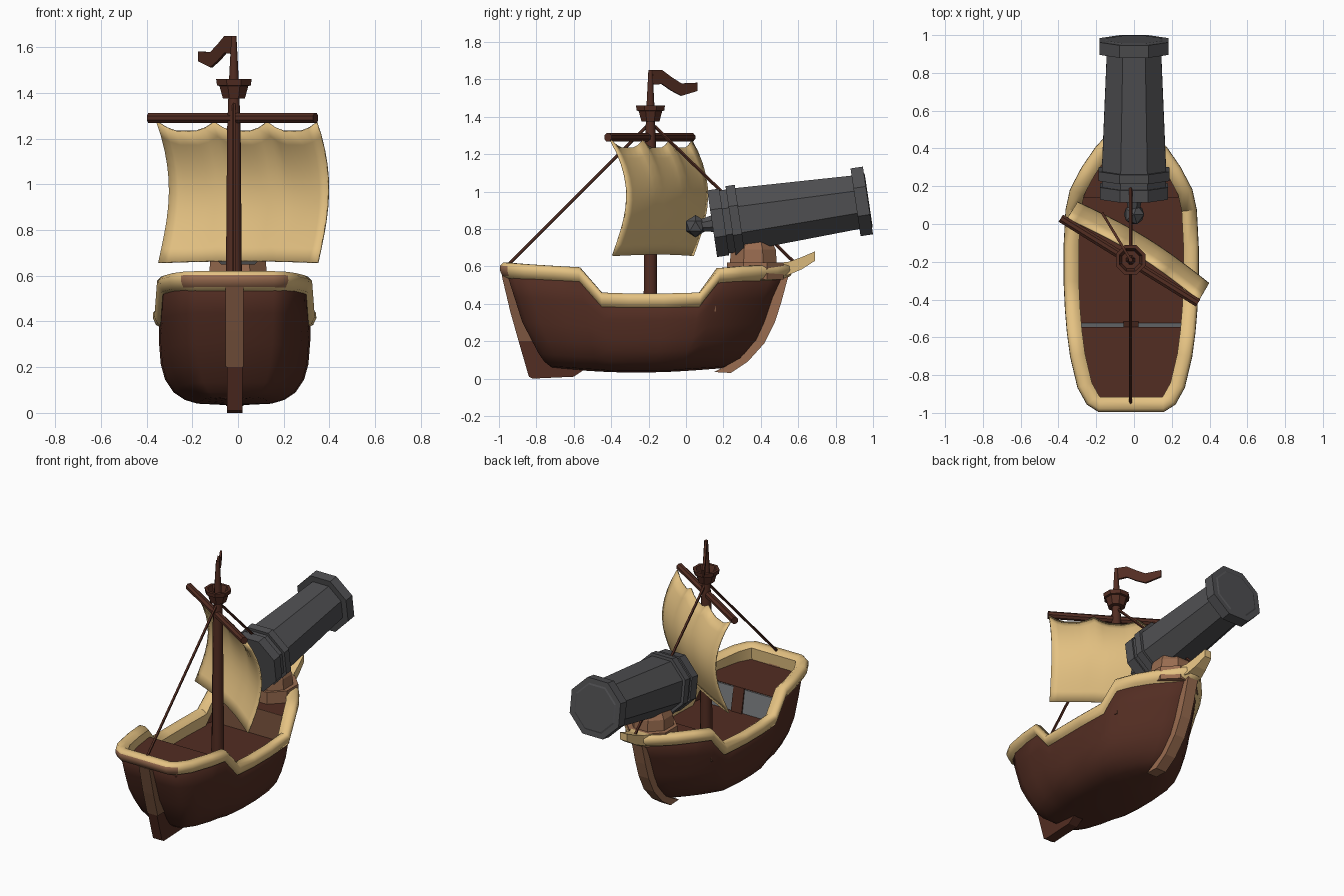
import bpy, bmesh, math
from mathutils import Vector

if "Cube" in bpy.data.objects:
    bpy.data.objects.remove(bpy.data.objects["Cube"])

CX = -0.015  # hull centre line


def mat(name, rgb):
    m = bpy.data.materials.new(name)
    m.diffuse_color = (*rgb, 1)
    m.use_nodes = True
    m.node_tree.nodes["Principled BSDF"].inputs["Base Color"].default_value = m.diffuse_color
    return m


DARK = mat("dark red wood", (0.085, 0.026, 0.016))
TAN = mat("tan cloth and trim", (0.78, 0.54, 0.225))
BROWN = mat("mid brown wood", (0.20, 0.092, 0.05))
LIGHT = mat("light brown wood", (0.32, 0.15, 0.08))
IRON = mat("dark iron", (0.078, 0.078, 0.083))
GREY = mat("grey panel", (0.18, 0.19, 0.20))


def make(name, verts, faces, m, smooth=None):
    me = bpy.data.meshes.new(name)
    me.from_pydata([tuple(v) for v in verts], [], faces)
    bm = bmesh.new()
    bm.from_mesh(me)
    bmesh.ops.remove_doubles(bm, verts=bm.verts, dist=1e-4)
    bmesh.ops.recalc_face_normals(bm, faces=bm.faces)
    bm.to_mesh(me)
    bm.free()
    me.materials.append(m)
    ob = bpy.data.objects.new(name, me)
    bpy.context.collection.objects.link(ob)
    if smooth:
        bpy.ops.object.select_all(action='DESELECT')
        ob.select_set(True)
        bpy.context.view_layer.objects.active = ob
        bpy.ops.object.shade_smooth_by_angle(angle=math.radians(smooth))
    return ob


def loft(name, rows, m, ring=True, loop=False, caps=True, smooth=None):
    """Skin rows of points; ring closes each row, loop joins last row to first."""
    n, k = len(rows), len(rows[0])
    faces = []
    for i in range(n if loop else n - 1):
        for j in range(k if ring else k - 1):
            a, b = i * k, ((i + 1) % n) * k
            j2 = (j + 1) % k
            faces.append((a + j, a + j2, b + j2, b + j))
    if ring and caps and not loop:
        faces += [tuple(range(k)), tuple((n - 1) * k + j for j in range(k))]
    return make(name, [p for r in rows for p in r], faces, m, smooth)


def lathe(name, base, axis, profile, n, m, smooth=None):
    q = Vector(axis).to_track_quat('Z', 'Y')
    ang = [2 * math.pi * (j + 0.5) / n for j in range(n)]
    rows = [[Vector(base) + q @ Vector((r * math.cos(a), r * math.sin(a), s)) for a in ang]
            for s, r in profile]
    return loft(name, rows, m, smooth=smooth)


def rod(name, a, b, r, n, m, r2=None):
    d = Vector(b) - Vector(a)
    return lathe(name, a, d, [(0, r), (d.length, r2 or r)], n, m)


def prism(name, outline, hw, m, cx=CX):
    """Extrude a (y, z) outline sideways."""
    return loft(name, [[(cx + s * hw, y, z) for y, z in outline] for s in (-1, 1)], m)


def lerp(table, x):
    for (x0, y0), (x1, y1) in zip(table, table[1:]):
        if x <= x1:
            return y0 + (y1 - y0) * max(0, (x - x0) / (x1 - x0))
    return table[-1][1]


# hull stations: y, half width, top height
ST = [(-.97, .17, .60), (-.94, .215, .598), (-.86, .26, .592), (-.7, .298, .582), (-.57, .315, .575),
      (-.46, .325, .44), (-.3, .332, .435), (-.1, .332, .435), (.11, .322, .44), (.19, .30, .57),
      (.3, .24, .58), (.4, .17, .585), (.48, .095, .59), (.55, .025, .60)]
STERN = [(.03, -.68), (.1, -.77), (.3, -.875), (.6, -.97)]
BOW = [(.03, .15), (.1, .3), (.2, .385), (.3, .43), (.4, .465), (.55, .51), (.6, .55)]
WIDTH = [(y, w) for y, w, _ in ST]


def hull_point(i, t, side):
    y, w, top = ST[i]
    s = (y + .97) / 1.52
    zb = .032 + .025 * abs(2 * s - 1) ** 2
    z = zb + (top - zb) * t
    y0, y1 = lerp(STERN, z), lerp(BOW, z)
    f = (1 - (1 - t) ** 4) ** .28
    return Vector((CX + side * w * f, y0 + s * (y1 - y0), z))


LEVELS = [0, .02, .06, .14, .28, .45, .7, 1]
rows = [[hull_point(i, t, -1) for t in reversed(LEVELS)] + [hull_point(i, t, 1) for t in LEVELS[1:]]
        for i in range(len(ST))]
hull = loft("hull", rows, DARK, ring=False)
# close the transom and the bow, row by row
bm = bmesh.new()
bm.from_mesh(hull.data)
for r in (rows[0], rows[-1]):
    for j in range(len(LEVELS) - 1):
        c = [r[j], r[j + 1], r[-2 - j], r[-1 - j]]
        if (c[1] - c[2]).length < 1e-4:
            c.pop()
        bm.faces.new([bm.verts.new(p) for p in c])
bmesh.ops.remove_doubles(bm, verts=bm.verts, dist=1e-4)
bmesh.ops.recalc_face_normals(bm, faces=bm.faces)
for f in bm.faces:
    f.smooth = True
for e in bm.edges:
    e.smooth = e.calc_face_angle(0) < math.radians(45)
bm.to_mesh(hull.data)
bm.free()
sol = hull.modifiers.new("thickness", 'SOLIDIFY')
sol.thickness, sol.offset = .02, -1

# gunwale trim swept around the top edge
N = len(ST)
path = [hull_point(i, 1, 1) for i in range(N)][::-1] + [hull_point(i, 1, -1) for i in range(N)]
RIM = [(.012, -.05), (.026, -.02), (.024, .004), (.008, .02), (-.03, .02), (-.055, 0), (-.05, -.08)]
rows = []
for i, p in enumerate(path):
    t = path[(i + 1) % len(path)] - path[i - 1]
    nrm = Vector((t.y, -t.x, 0)).normalized()
    side = 1 if i < N else -1
    if nrm.x * side < 0:
        nrm = -nrm
    row = []
    for o, dz in RIM:
        q = p + nrm * o + Vector((0, 0, dz))
        q.x = CX + side * max(0.002, side * (q.x - CX))
        row.append(q)
    rows.append(row)
rim = loft("gunwale_trim", rows, TAN, loop=True, smooth=50)
rim.data.materials.append(LIGHT)
for f in rim.data.polygons:  # worn wood on the lower stern edge
    if f.center.y < -.955 and f.normal.y < -.6 and f.center.z < .6:
        f.material_index = 1


# decks and bulkheads
def deck(name, y0, y1, z):
    ys = [y0] + [s[0] for s in ST if y0 < s[0] < y1] + [y1]
    loft(name, [[(CX + s * (lerp(WIDTH, y) - .02), y, z) for s in (-1, 1)] for y in ys],
         DARK, ring=False)


deck("aft_deck", -.93, -.545, .52)
deck("main_deck", -.56, .16, .36)
deck("fore_deck", .14, .5, .54)
for nm, side in (("left", -1), ("right", 1)):
    prism(nm + "_bulkhead_panel", [(-.55, .51), (-.525, .36), (-.55, .36), (-.56, .51)], .115,
          GREY, CX + side * .155)
prism("bulkhead_post", [(-.545, .52), (-.515, .36), (-.56, .36), (-.56, .52)], .04, DARK)
prism("fore_bulkhead", [(.14, .36), (.14, .538), (.16, .538), (.16, .36)], .285, BROWN)

# stern post, rudder, stem and beak
prism("stern_post", [(-.985, .55), (-.94, .36), (-.895, .2), (-.80, .2), (-.86, .4), (-.93, .55)],
      .04, BROWN)
prism("rudder", [(-.895, .2), (-.84, .01), (-.82, 0), (-.6, .01), (-.54, .05), (-.68, .09), (-.78, .2)],
      .034, DARK)
prism("stem", [(.15, .035), (.24, .03), (.33, .09), (.42, .19), (.475, .3), (.51, .41), (.545, .54),
               (.575, .59), (.5, .6), (.44, .4), (.38, .23), (.29, .11), (.2, .06)], .038, LIGHT)
loft("beak", [[(CX + sx * w, y, z) for sx, z in ((-1, a), (1, a), (1, b), (-1, b))]
              for y, w, a, b in ((.46, .09, .54, .615), (.55, .055, .555, .625),
                                 (.62, .04, .585, .65), (.69, .025, .63, .68))], TAN)

# mast, lookout and flag
MX, MY = -.018, -.19
lathe("mast", (MX, MY, .34), (0, 0, 1), [(0, .04), (.9, .032), (1.1, .024), (1.31, .012)], 8, DARK, 50)
lathe("lookout_basket", (MX, MY, 1.375), (0, 0, 1),
      [(0, .052), (.055, .068), (.058, .08), (.085, .084), (.085, .065), (.04, .05)], 8, DARK)
flag = [(0, 1.61, .04), (.07, 1.612, .037), (.13, 1.575, .036), (.19, 1.545, .033), (.29, 1.56, .022)]
loft("flag", [[(MX - .52 * d + sx * .006, MY + .86 * d + sx * .003, z + h)
               for sx, h in ((-1, -e), (1, -e), (1, e), (-1, e))] for d, z, e in flag], DARK)

# yard and sail, swung across the ship
C, D, NN = Vector((-.022, -.195, 0)), Vector((.85, -.525, 0)), Vector((.525, .85, 0))
rod("yard", C - D * .43 + Vector((0, 0, 1.29)), C + D * .425 + Vector((0, 0, 1.29)), .024, 8, DARK)
U, V = 18, 10
rows = []
for i in range(V + 1):
    v = i / V
    row = []
    for j in range(U + 1):
        u = j / U
        top = 1.275 - .04 * min(1, 1.3 * abs(math.sin(3 * math.pi * u)))
        bottom = .655 + .008 * math.sin(math.pi * u)
        belly = .022 + .095 * math.sin(math.pi * v ** .9) + .03 * math.sin(math.pi * u) + .01 * v
        row.append(C + D * (-.40 + .82 * u) + NN * belly + Vector((0, 0, top + (bottom - top) * v)))
    rows.append(row)
sail = loft("sail", rows, TAN, ring=False, smooth=40)
sail.modifiers.new("thickness", 'SOLIDIFY').thickness = .01

# stays
rod("aft_stay", (MX, MY, 1.37), (MX, -.95, .61), .009, 5, DARK)
rod("fore_stay", (MX, MY, 1.37), (MX, .58, .62), .009, 5, DARK)

# cannon: flat-sided barrel on a tilted axis
K = 1 / math.cos(math.pi / 8)
tilt = math.radians(8.5)
AX = Vector((0, math.cos(tilt), math.sin(tilt)))
REAR = Vector((0, .14, .828))
prof = [(0, .165), (0, .18), (.065, .18), (.065, .17), (.1, .17), (.1, .188), (.15, .188), (.15, .17),
        (.775, .144), (.775, .183), (.842, .183), (.842, .15), (.846, .14)]
lathe("cannon_barrel", REAR, AX, [(s, r * K) for s, r in prof], 8, IRON)
lathe("cannon_neck", REAR - AX * .08, AX, [(0, .03), (.09, .05)], 8, IRON)
bpy.ops.mesh.primitive_ico_sphere_add(subdivisions=1, radius=.06, location=REAR - AX * .09)
knob = bpy.context.object
knob.name = "cannon_knob"
knob.data.materials.append(IRON)

# cannon mount
lathe("mount_base", (0, .37, .53), (0, 0, 1), [(0, .15 * K), (.09, .15 * K)], 8, LIGHT)
lathe("mount_block", (0, .36, .62), (0, 0, 1), [(0, .125 * K), (.07, .12 * K), (.13, .09 * K)], 8, LIGHT)
